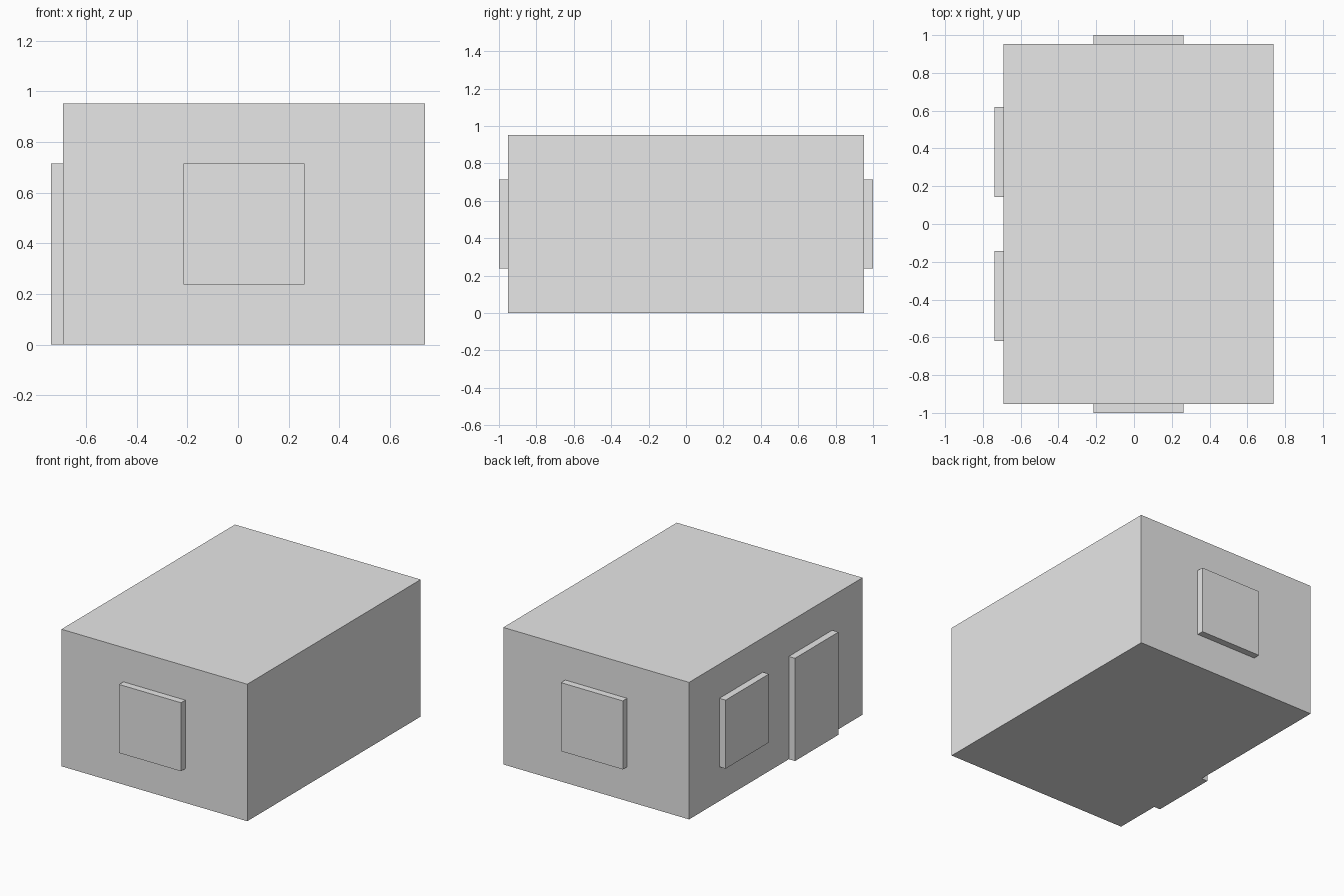
import bpy
import bmesh

default = bpy.data.objects.get("Cube")
if default:
    bpy.data.objects.remove(default, do_unlink=True)

UNIT = 2 / 4.2            # one building module
DEPTH = 0.1 * UNIT        # how far panels stand out from the walls
CX = DEPTH / 2            # body is shifted to balance the side panels

grey = bpy.data.materials.new("plain_grey")
grey.use_nodes = True
colour = (0.8, 0.8, 0.8, 1)
grey.diffuse_color = colour
grey.node_tree.nodes["Principled BSDF"].inputs["Base Color"].default_value = colour


def box(name, centre, size):
    """Flat-shaded box; centre gives x, y and the base height."""
    mesh = bpy.data.meshes.new(name)
    bm = bmesh.new()
    bmesh.ops.create_cube(bm, size=1)
    bmesh.ops.scale(bm, vec=size, verts=bm.verts)
    bmesh.ops.translate(bm, vec=(0, 0, size[2] / 2), verts=bm.verts)
    bm.to_mesh(mesh)
    bm.free()
    mesh.materials.append(grey)
    obj = bpy.data.objects.new(name, mesh)
    obj.location = centre
    bpy.context.collection.objects.link(obj)
    return obj


# Main block
width, length, height = 3 * UNIT, 4 * UNIT, 2 * UNIT
box("house_body", (CX, 0, 0), (width, length, height))

# Window panels on the front and back walls
for name, side in (("front_window", -1), ("back_window", 1)):
    box(name, (CX, side * (length + DEPTH) / 2, UNIT / 2), (UNIT, DEPTH, UNIT))

# Window and door on the right-hand wall
wall_x = CX - (width + DEPTH) / 2
offset = 0.8 * UNIT
box("side_window", (wall_x, offset, UNIT / 2), (DEPTH, UNIT, UNIT))
box("side_door", (wall_x, -offset, 0), (DEPTH, UNIT, 1.5 * UNIT))
